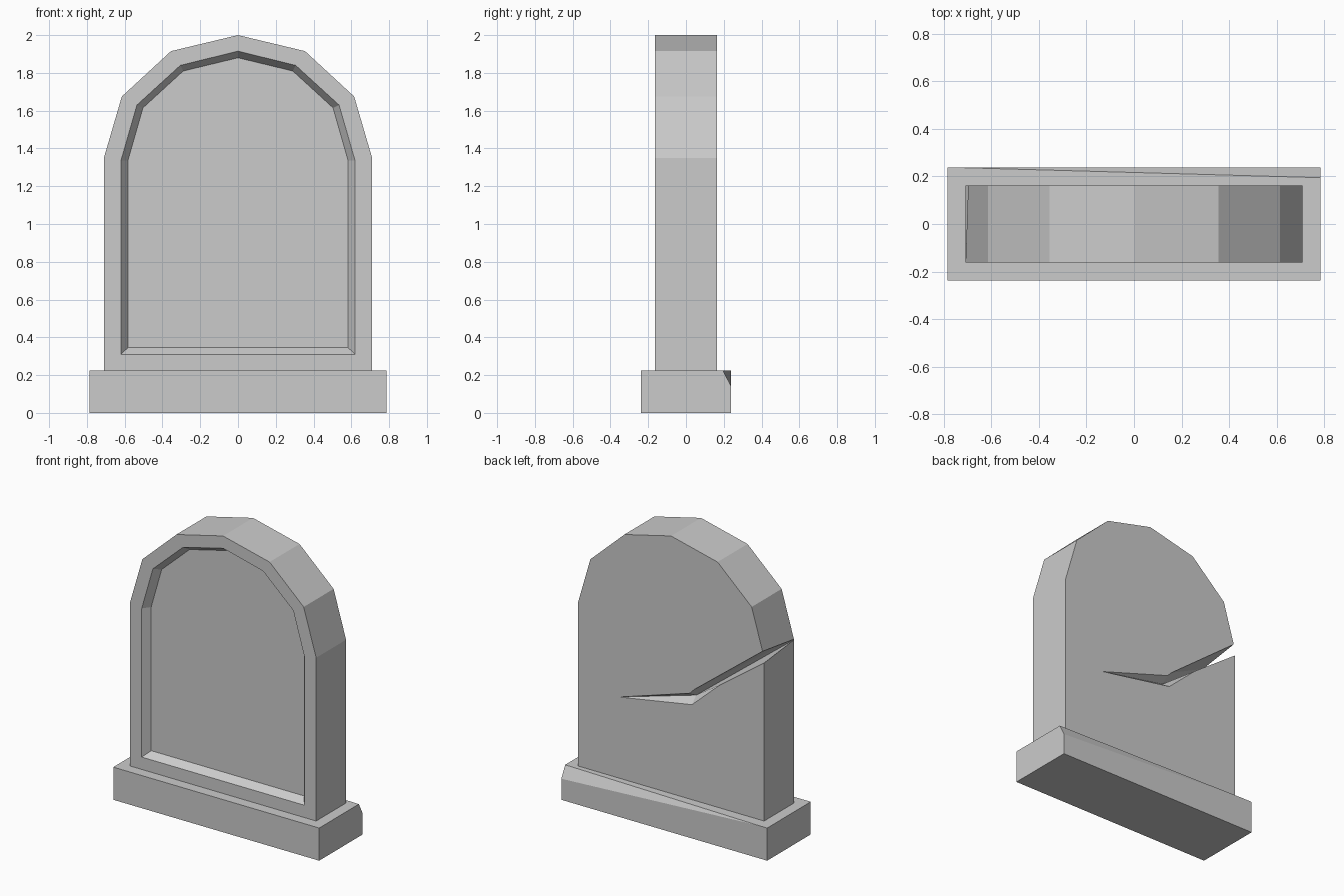
import bpy
import bmesh
from mathutils import Vector

cube = bpy.data.objects.get("Cube")
if cube:
    bpy.data.objects.remove(cube, do_unlink=True)

stone_grey = bpy.data.materials.new("stone_grey")
stone_grey.use_nodes = True
GREY = (0.6, 0.6, 0.6, 1)
stone_grey.diffuse_color = GREY
bsdf = next(n for n in stone_grey.node_tree.nodes if n.type == "BSDF_PRINCIPLED")
bsdf.inputs["Base Color"].default_value = GREY


def finish(bm, name):
    """Turn a bmesh into a named grey object."""
    bmesh.ops.recalc_face_normals(bm, faces=bm.faces)
    mesh = bpy.data.meshes.new(name)
    bm.to_mesh(mesh)
    bm.free()
    mesh.materials.append(stone_grey)
    obj = bpy.data.objects.new(name, mesh)
    bpy.context.collection.objects.link(obj)
    return obj


def loft(rings, name):
    """Skin a list of equal-length point rings and cap both ends."""
    bm = bmesh.new()
    loops = [[bm.verts.new(p) for p in ring] for ring in rings]
    for a, b in zip(loops, loops[1:]):
        for i in range(len(a)):
            j = (i + 1) % len(a)
            bm.faces.new((a[i], a[j], b[j], b[i]))
    bm.faces.new(loops[0])
    bm.faces.new(loops[-1])
    return finish(bm, name)


def arch(half, y):
    """Mirror half an arch outline, listed from the foot up to the peak."""
    full = half + [(-x, z) for x, z in reversed(half[:-1])]
    return [(x, y, z) for x, z in full]


BASE_W, BASE_D, BASE_H = 0.785, 0.237, 0.225
STONE_D, RECESS = 0.163, 0.05

# Plinth with a long sloping chip along the back top edge
bm = bmesh.new()
bmesh.ops.create_cube(bm, size=1)
bmesh.ops.scale(bm, vec=(2 * BASE_W, 2 * BASE_D, BASE_H), verts=bm.verts)
bmesh.ops.translate(bm, vec=(0, 0, BASE_H / 2), verts=bm.verts)
p0 = Vector((-0.72, BASE_D, BASE_H))
p1 = Vector((BASE_W, 0.195, BASE_H))
p2 = Vector((BASE_W, BASE_D, 0.145))
normal = (p1 - p0).cross(p2 - p0)
if normal.y < 0:
    normal.negate()
cut = bmesh.ops.bisect_plane(bm, geom=bm.verts[:] + bm.edges[:] + bm.faces[:],
                             plane_co=p0, plane_no=normal, clear_outer=True)
edges = [e for e in cut["geom_cut"] if isinstance(e, bmesh.types.BMEdge)]
bmesh.ops.holes_fill(bm, edges=edges)
finish(bm, "plinth")

# Arched slab with a bevelled recess in the front
outer = [(0.71, BASE_H), (0.71, 1.35), (0.615, 1.675), (0.355, 1.915), (0, 2.0)]
rim = [(0.62, 0.31), (0.62, 1.335), (0.535, 1.63), (0.305, 1.84), (0, 1.915)]
panel = [(0.583, 0.345), (0.583, 1.335), (0.503, 1.615), (0.29, 1.81), (0, 1.88)]
slab = loft([arch(outer, STONE_D), arch(outer, -STONE_D),
             arch(rim, -STONE_D), arch(panel, RECESS - STONE_D)], "arched_slab")

# Wedge-shaped crack across the back, opening to the side edge
tip = Vector((0.40, STONE_D, 0.783))
bend = [Vector(p) for p in ((-0.145, STONE_D, 0.955), (-0.15, 0.103, 0.92),
                            (-0.16, STONE_D, 0.88))]
side = [Vector(p) for p in ((-0.71, STONE_D, 1.40), (-0.71, -STONE_D, 1.35),
                            (-0.71, STONE_D, 1.31))]


def widen(section):
    """Push the open mouth of a wedge section out past the back face."""
    top, valley, low = section
    return [valley + (top - valley) * 1.3, valley, valley + (low - valley) * 1.3]


past = [a.lerp(b, 1.12) for a, b in zip(bend, side)]
bm = bmesh.new()
t = bm.verts.new(tip)
a, b = [[bm.verts.new(p) for p in widen(s)] for s in (bend, past)]
for i in range(3):
    j = (i + 1) % 3
    bm.faces.new((t, a[i], a[j]))
    bm.faces.new((a[i], b[i], b[j]))
    bm.faces.new((a[i], b[j], a[j]))
bm.faces.new(b)
cutter = finish(bm, "crack_cutter")
cutter.hide_render = True
cutter.hide_viewport = True

crack = slab.modifiers.new("crack", "BOOLEAN")
crack.operation = "DIFFERENCE"
crack.solver = "EXACT"
crack.object = cutter
